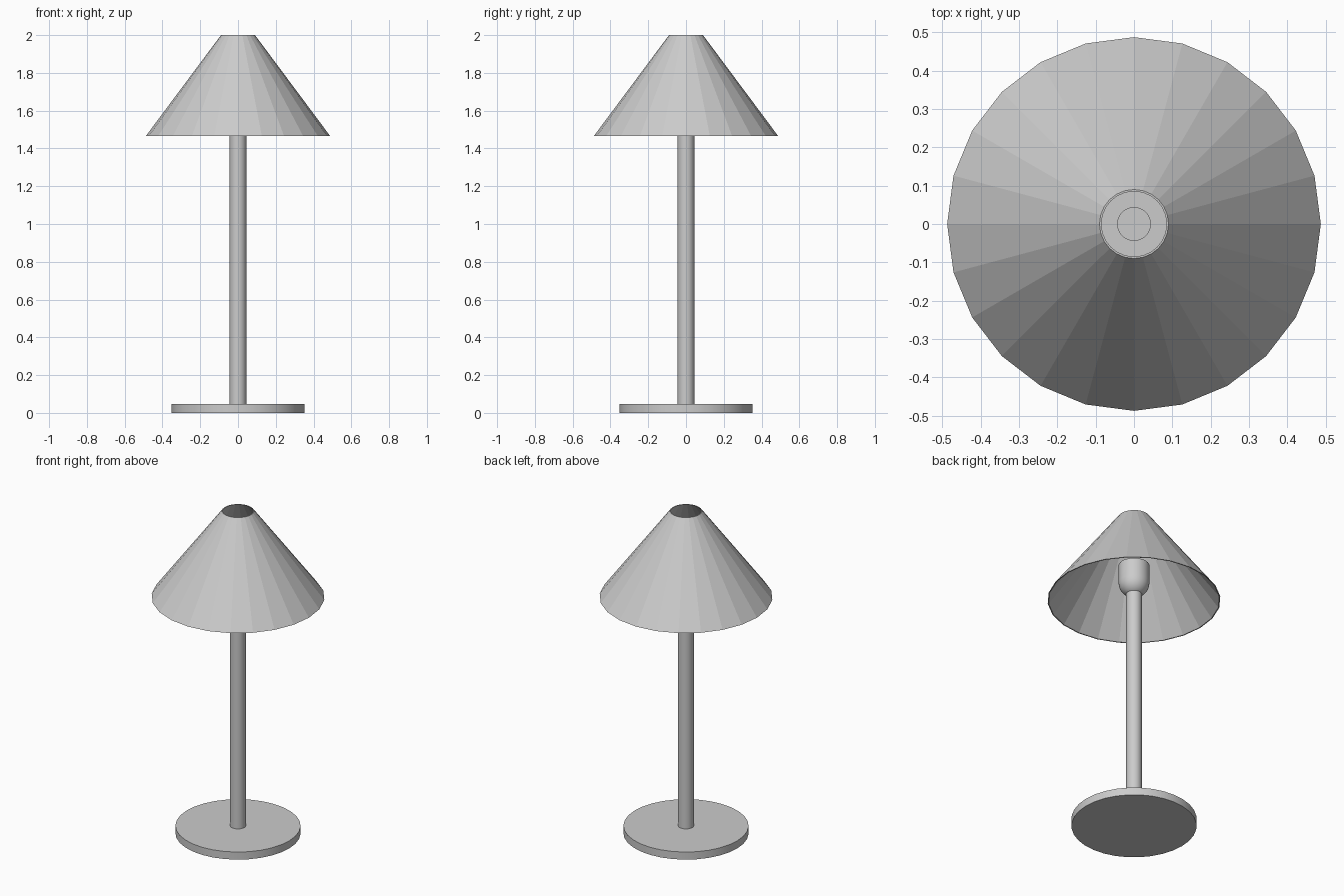
import bpy, bmesh, math

cube = bpy.data.objects.get("Cube")
if cube:
    bpy.data.objects.remove(cube, do_unlink=True)

grey = bpy.data.materials.new("plain_grey")
grey.use_nodes = True
COLOUR = (0.6, 0.6, 0.6, 1)
grey.diffuse_color = COLOUR
grey.node_tree.nodes["Principled BSDF"].inputs["Base Color"].default_value = COLOUR


def lathe(name, profile, sides, smooth=True, closed=False):
    """Spin (radius, z) points round z; open profiles get flat end caps."""
    bm = bmesh.new()
    rings = [[bm.verts.new((r * math.cos(i * math.tau / sides),
                            r * math.sin(i * math.tau / sides), z))
              for i in range(sides)] for r, z in profile]
    pairs = list(zip(rings, rings[1:]))
    if closed:
        pairs.append((rings[-1], rings[0]))
    for a, b in pairs:
        for i in range(sides):
            j = (i + 1) % sides
            bm.faces.new((a[i], a[j], b[j], b[i]))
    if not closed:
        bm.faces.new(rings[0][::-1])
        bm.faces.new(rings[-1])
    bmesh.ops.recalc_face_normals(bm, faces=bm.faces)
    mesh = bpy.data.meshes.new(name)
    bm.to_mesh(mesh)
    bm.free()
    mesh.materials.append(grey)
    obj = bpy.data.objects.new(name, mesh)
    bpy.context.collection.objects.link(obj)
    if smooth:
        bpy.ops.object.select_all(action='DESELECT')
        obj.select_set(True)
        bpy.context.view_layer.objects.active = obj
        bpy.ops.object.shade_smooth_by_angle(angle=math.radians(35))
    return obj


# Foot disc and upright post
lathe("base", [(0.352, 0), (0.352, 0.047)], 32)
lathe("post", [(0.044, 0.04), (0.044, 1.70)], 32)

# Bulb holder: rounded underside, straight sides, flat top
R, MID = 0.087, 1.58
bowl = [(R * math.sin(a), MID - R * math.cos(a))
        for a in (math.radians(15 * k) for k in range(1, 7))]
lathe("bulb_holder", bowl + [(R, 1.69)], 32)

# Faceted cone shade: thin shell, open at both ends
lathe("shade", [(0.487, 1.467), (0.09, 2), (0.085, 2), (0.481, 1.467)],
      24, smooth=False, closed=True)
